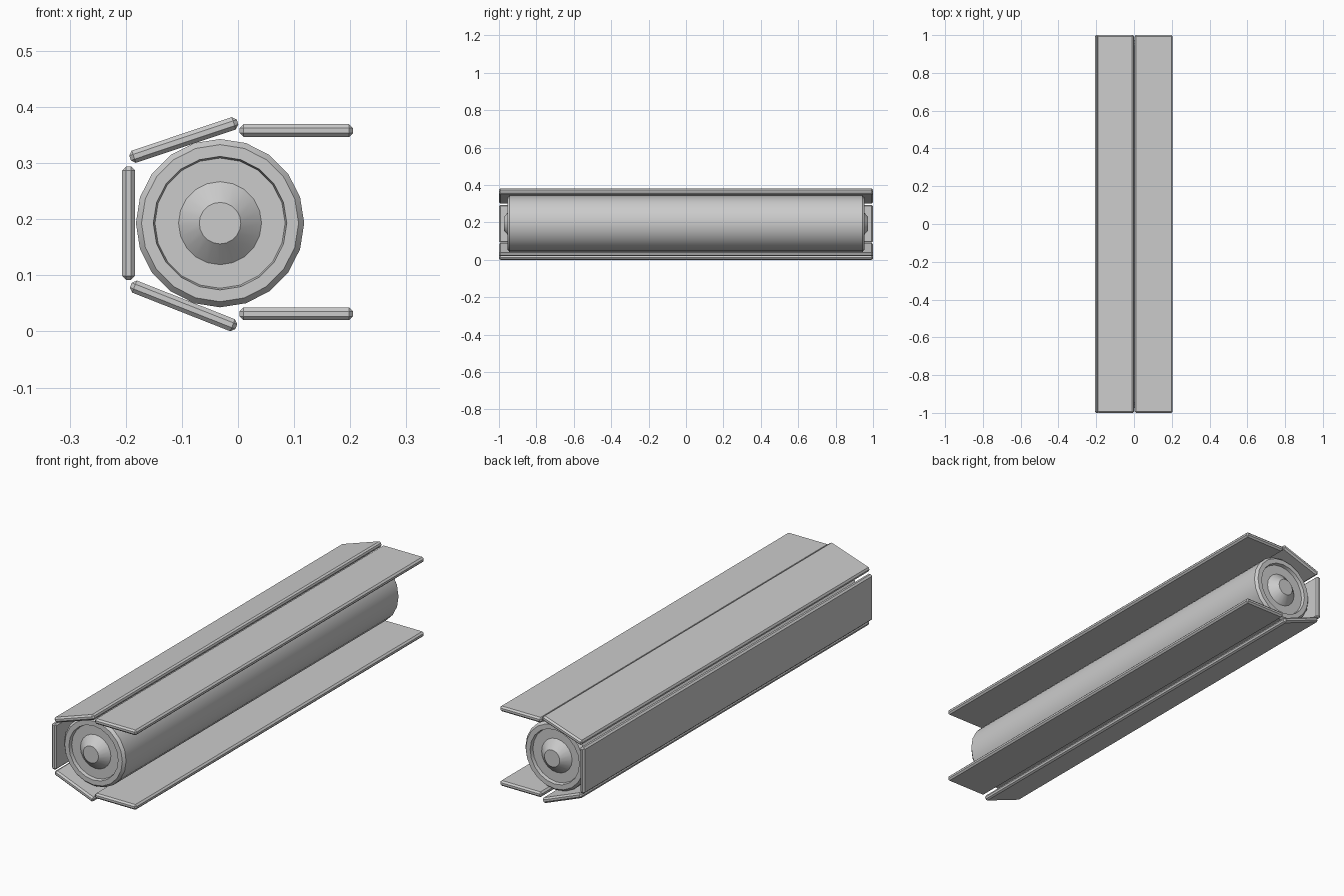
import bpy, bmesh
from math import sin, cos, pi, radians

if "Cube" in bpy.data.objects:
    bpy.data.objects.remove(bpy.data.objects["Cube"])

def panel(name, x, z, angle):
    # long bevelled plank running along y, tilted about y
    bm = bmesh.new()
    bmesh.ops.create_cube(bm, size=1)
    bmesh.ops.scale(bm, vec=(0.202, 2.0, 0.023), verts=bm.verts)
    bmesh.ops.bevel(bm, geom=bm.edges[:], offset=0.007, segments=1,
                    profile=0.5, affect='EDGES')
    me = bpy.data.meshes.new(name)
    bm.to_mesh(me)
    bm.free()
    ob = bpy.data.objects.new(name, me)
    bpy.context.collection.objects.link(ob)
    ob.location = (x, 0, z)
    ob.rotation_euler = (0, radians(angle), 0)
    return ob

def lathe(name, profile, x, z, sides):
    # revolve (radius, y) points around the y axis and cap both ends
    bm = bmesh.new()
    rings = [[bm.verts.new((r * cos(2 * pi * i / sides), y, r * sin(2 * pi * i / sides)))
              for i in range(sides)] for r, y in profile]
    for a, b in zip(rings, rings[1:]):
        for i in range(sides):
            j = (i + 1) % sides
            bm.faces.new((a[i], a[j], b[j], b[i]))
    bm.faces.new(rings[0])
    bm.faces.new(rings[-1])
    bmesh.ops.recalc_face_normals(bm, faces=bm.faces)
    me = bpy.data.meshes.new(name)
    bm.to_mesh(me)
    bm.free()
    ob = bpy.data.objects.new(name, me)
    bpy.context.collection.objects.link(ob)
    ob.location = (x, 0, z)
    bpy.ops.object.select_all(action='DESELECT')
    ob.select_set(True)
    bpy.context.view_layer.objects.active = ob
    bpy.ops.object.shade_smooth_by_angle(angle=radians(30))
    return ob

# casing panels
panel("top_flap", 0.104, 0.358, 0)
panel("bottom_flap", 0.104, 0.0315, 0)
panel("back_panel", -0.195, 0.193, 90)
panel("upper_slope_panel", -0.0965, 0.3412, -18.5)
panel("lower_slope_panel", -0.097, 0.0455, 21.5)

# inner tube: hub tip, cone, recessed face, rim lip, chamfer, mirrored at the far end
end = [(0.037, -0.973), (0.074, -0.94), (0.116, -0.94), (0.119, -0.955),
       (0.140, -0.955), (0.150, -0.943)]
lathe("inner_tube", end + [(r, -y) for r, y in reversed(end)], -0.032, 0.193, 20)
